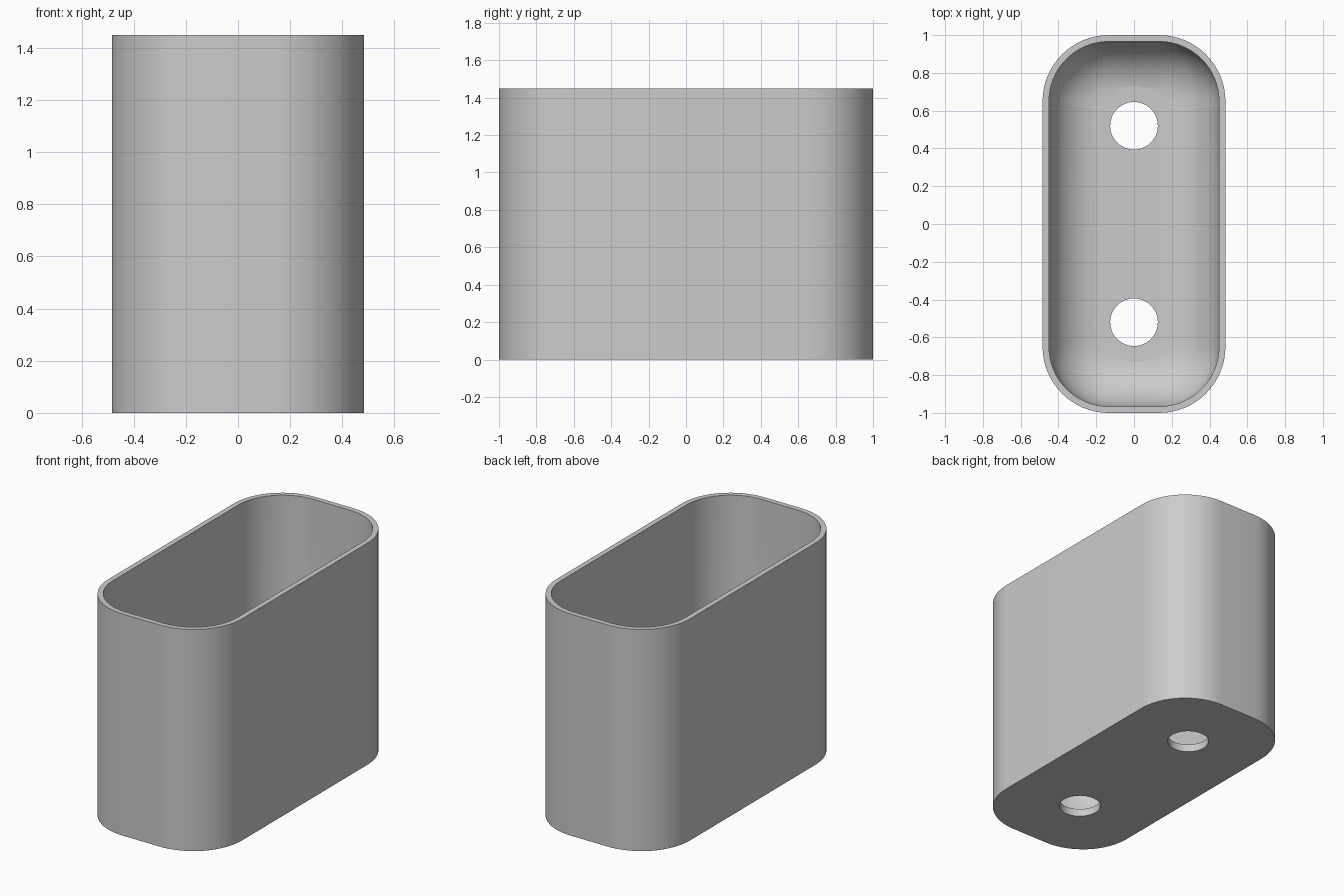
import bpy
import bmesh
from math import sin, cos, pi

if "Cube" in bpy.data.objects:
    bpy.data.objects.remove(bpy.data.objects["Cube"])

HALF_X, HALF_Y, HEIGHT = 0.484, 1.0, 1.45
CORNER, WALL, FLOOR, FILLET = 0.35, 0.034, 0.05, 0.28
HOLE_Y, HOLE_R, SEAT_R = 0.52, 0.126, 0.21
ARC, STEPS = 16, 12

gray = bpy.data.materials.new("light gray")
gray.use_nodes = True
gray.diffuse_color = (0.6, 0.6, 0.6, 1)
gray.node_tree.nodes["Principled BSDF"].inputs["Base Color"].default_value = (0.6, 0.6, 0.6, 1)


def outline(bm, inset, z):
    """Ring of vertices along a rounded rectangle."""
    r = CORNER - inset
    cx, cy = HALF_X - CORNER, HALF_Y - CORNER
    ring = []
    for q, (sx, sy) in enumerate([(1, 1), (-1, 1), (-1, -1), (1, -1)]):
        for i in range(ARC + 1):
            a = (q + i / ARC) * pi / 2
            ring.append(bm.verts.new((sx * cx + r * cos(a), sy * cy + r * sin(a), z)))
    return ring


def circle(bm, radius, y, z, n=64):
    return [bm.verts.new((radius * cos(2 * pi * i / n), y + radius * sin(2 * pi * i / n), z))
            for i in range(n)]


def skin(bm, rings):
    """Join successive rings and cap both ends."""
    for a, b in zip(rings, rings[1:]):
        for i in range(len(a)):
            j = (i + 1) % len(a)
            bm.faces.new((a[i], a[j], b[j], b[i]))
    bm.faces.new(rings[0][::-1])
    bm.faces.new(rings[-1])
    bmesh.ops.recalc_face_normals(bm, faces=bm.faces)


def finish(bm, name):
    mesh = bpy.data.meshes.new(name)
    bm.to_mesh(mesh)
    bm.free()
    mesh.materials.append(gray)
    obj = bpy.data.objects.new(name, mesh)
    bpy.context.collection.objects.link(obj)
    return obj


# Cup: outer wall, rim, inner wall, then a rounded sweep down to the floor
bm = bmesh.new()
rings = [outline(bm, 0, 0), outline(bm, 0, HEIGHT), outline(bm, WALL, HEIGHT)]
for i in range(STEPS + 1):
    a = i / STEPS * pi / 2
    rings.append(outline(bm, WALL + FILLET * (1 - cos(a)), FLOOR + FILLET * (1 - sin(a))))
skin(bm, rings)
cup = finish(bm, "cup_body")

# Screw holes with flat round seats cut into the rounded floor edge
cutters = []
for side in (-1, 1):
    bm = bmesh.new()
    y, seat = side * HOLE_Y, FLOOR + 0.0005
    skin(bm, [circle(bm, HOLE_R, y, -0.1), circle(bm, HOLE_R, y, seat),
              circle(bm, SEAT_R, y, seat), circle(bm, SEAT_R, y, seat + FILLET)])
    cutter = finish(bm, "hole_cutter")
    cutter.hide_render = True
    cutters.append(cutter)
    mod = cup.modifiers.new("screw_hole", 'BOOLEAN')
    mod.operation = 'DIFFERENCE'
    mod.solver = 'EXACT'
    mod.object = cutter

bpy.ops.object.select_all(action='DESELECT')
bpy.context.view_layer.objects.active = cup
cup.select_set(True)
for mod in list(cup.modifiers):
    bpy.ops.object.modifier_apply(modifier=mod.name)
for cutter in cutters:
    bpy.data.objects.remove(cutter)
bpy.ops.object.shade_smooth_by_angle(angle=pi / 6)
